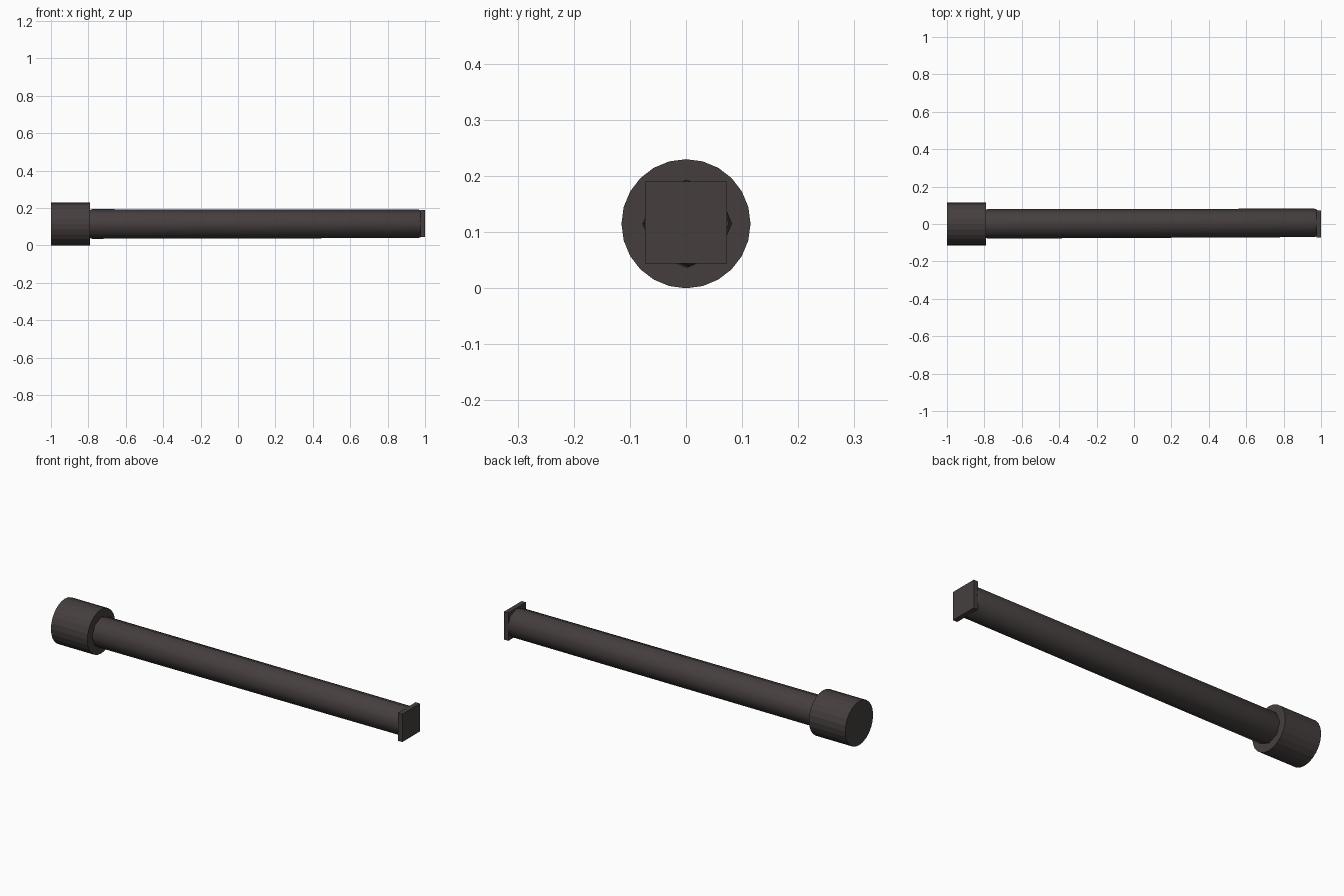
import bpy
import bmesh
from math import cos, sin, tau

cube = bpy.data.objects.get("Cube")
if cube:
    bpy.data.objects.remove(cube, do_unlink=True)

# Dark metal shared by every part
metal = bpy.data.materials.new("dark_metal")
metal.use_nodes = True
colour = (0.060, 0.048, 0.048, 1)
metal.diffuse_color = colour
metal.node_tree.nodes["Principled BSDF"].inputs["Base Color"].default_value = colour


def loft(name, sides, rings, turn=0.0):
    """Join polygon rings (x, centre y, centre z, radius) along x and cap the ends."""
    bm = bmesh.new()
    loops = []
    for x, cy, cz, r in rings:
        angles = [tau * i / sides + turn for i in range(sides)]
        loops.append([bm.verts.new((x, cy + r * cos(a), cz + r * sin(a))) for a in angles])
    for a, b in zip(loops, loops[1:]):
        for i in range(sides):
            j = (i + 1) % sides
            bm.faces.new((a[i], a[j], b[j], b[i]))
    bm.faces.new(loops[0])
    bm.faces.new(loops[-1])
    bmesh.ops.recalc_face_normals(bm, faces=bm.faces)
    mesh = bpy.data.meshes.new(name)
    bm.to_mesh(mesh)
    bm.free()
    mesh.materials.append(metal)
    obj = bpy.data.objects.new(name, mesh)
    bpy.context.collection.objects.link(obj)
    return obj


MID = 0.115

# Faceted round head
loft("head", 24, [(-1, 0, MID, 0.115), (-0.79, 0, MID, 0.115)])

# Long octagonal shaft, slightly tapered and off axis, with small chamfered ends
shaft = loft("shaft", 8, [
    (-0.80, 0.001, 0.1145, 0.073),
    (-0.78, 0.001, 0.1145, 0.079),
    (0.965, 0.006, 0.1155, 0.076),
    (0.98, 0.006, 0.1155, 0.070),
])
bpy.ops.object.select_all(action="DESELECT")
shaft.select_set(True)
bpy.context.view_layer.objects.active = shaft
bpy.ops.object.shade_smooth_by_angle(angle=tau / 8)

# Square end plate
loft("end_plate", 4, [(0.975, 0, 0.117, 0.103), (1, 0, 0.117, 0.103)], turn=tau / 8)
